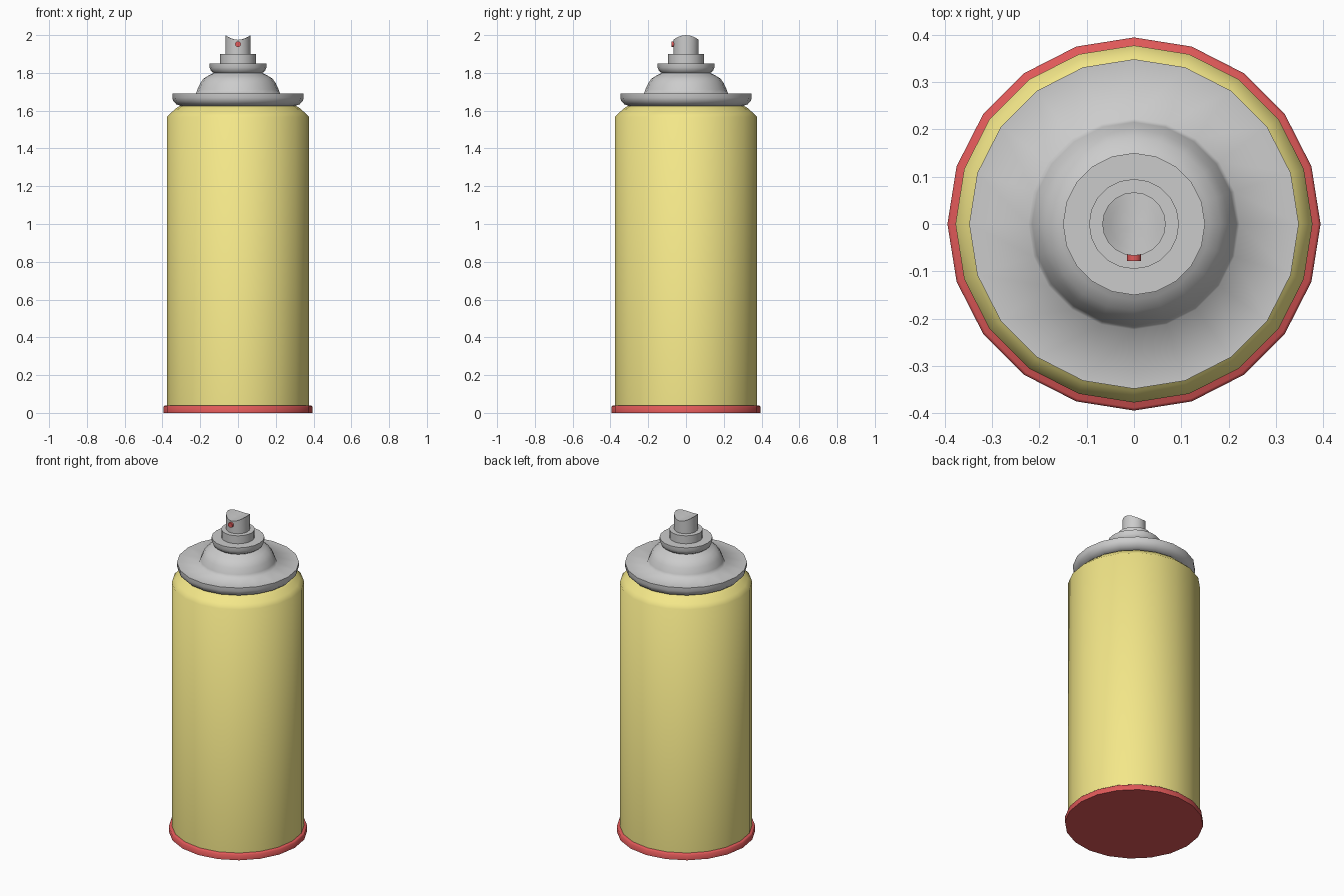
import bpy, bmesh
from math import pi, cos, sin, radians

if "Cube" in bpy.data.objects:
    bpy.data.objects.remove(bpy.data.objects["Cube"])

SIDES = 20


def material(name, rgb):
    m = bpy.data.materials.new(name)
    m.diffuse_color = (*rgb, 1)
    m.use_nodes = True
    m.node_tree.nodes["Principled BSDF"].inputs["Base Color"].default_value = m.diffuse_color
    return m


def lathe(name, profile, angle=40, mat=None, shape=None):
    """Turn an (r, z) profile, listed bottom to top, around the z axis."""
    bm = bmesh.new()
    rings = []
    for r, z in profile:
        if r == 0:
            rings.append([bm.verts.new((0, 0, z))] * SIDES)
        else:
            rings.append([bm.verts.new((r * cos(2 * pi * i / SIDES),
                                        r * sin(2 * pi * i / SIDES), z))
                          for i in range(SIDES)])
    for a, b in zip(rings, rings[1:]):
        for i in range(SIDES):
            j = (i + 1) % SIDES
            bm.faces.new(list(dict.fromkeys((a[i], a[j], b[j], b[i]))))
    # close open ends with flat caps
    if profile[0][0]:
        bm.faces.new(rings[0][::-1])
    if profile[-1][0]:
        bm.faces.new(rings[-1])
    if shape:
        for v in bm.verts:
            shape(v)
    bmesh.ops.recalc_face_normals(bm, faces=bm.faces)
    me = bpy.data.meshes.new(name)
    bm.to_mesh(me)
    bm.free()
    ob = bpy.data.objects.new(name, me)
    bpy.context.collection.objects.link(ob)
    if mat:
        me.materials.append(mat)
    bpy.ops.object.select_all(action='DESELECT')
    ob.select_set(True)
    bpy.context.view_layer.objects.active = ob
    bpy.ops.object.shade_smooth_by_angle(angle=radians(angle))
    return ob


yellow = material("yellow_paint", (0.9, 0.8, 0.25))
red = material("red_paint", (0.75, 0.1, 0.1))

# bottom rim
lathe("base_rim", [(0.394, 0), (0.394, 0.033), (0.388, 0.038)], 50, red)

# can body with rounded shoulder
lathe("can_body", [(0.377, 0.036), (0.377, 1.567), (0.353, 1.59),
                   (0.325, 1.615), (0.306, 1.626)], 60, yellow)

# flanged collar, dome and valve cup
lathe("collar", [(0.306, 1.626), (0.327, 1.634), (0.343, 1.651), (0.348, 1.668),
                 (0.348, 1.69), (0.223, 1.69), (0.215, 1.712), (0.2, 1.745),
                 (0.183, 1.769), (0.16, 1.784), (0.13, 1.8), (0.143, 1.81),
                 (0.15, 1.828), (0.15, 1.85)], 78)

# valve stem
lathe("valve_stem", [(0.095, 1.85), (0.095, 1.9)])


# spray button with a finger groove running front to back
def groove(v):
    if v.co.z > 1.95:
        v.co.z += 0.025 * (v.co.x / 0.067) ** 2


TOP = 1.975
lathe("spray_button", [(0.067, 1.9), (0.067, TOP), (0.05, TOP), (0.034, TOP),
                       (0.017, TOP), (0, TOP)], 40, None, groove)

# spray outlet
outlet = lathe("spray_outlet", [(0.015, 0), (0.015, 0.018)], 40, red)
outlet.rotation_euler = (pi / 2, 0, 0)
outlet.location = (0, -0.06, 1.952)
